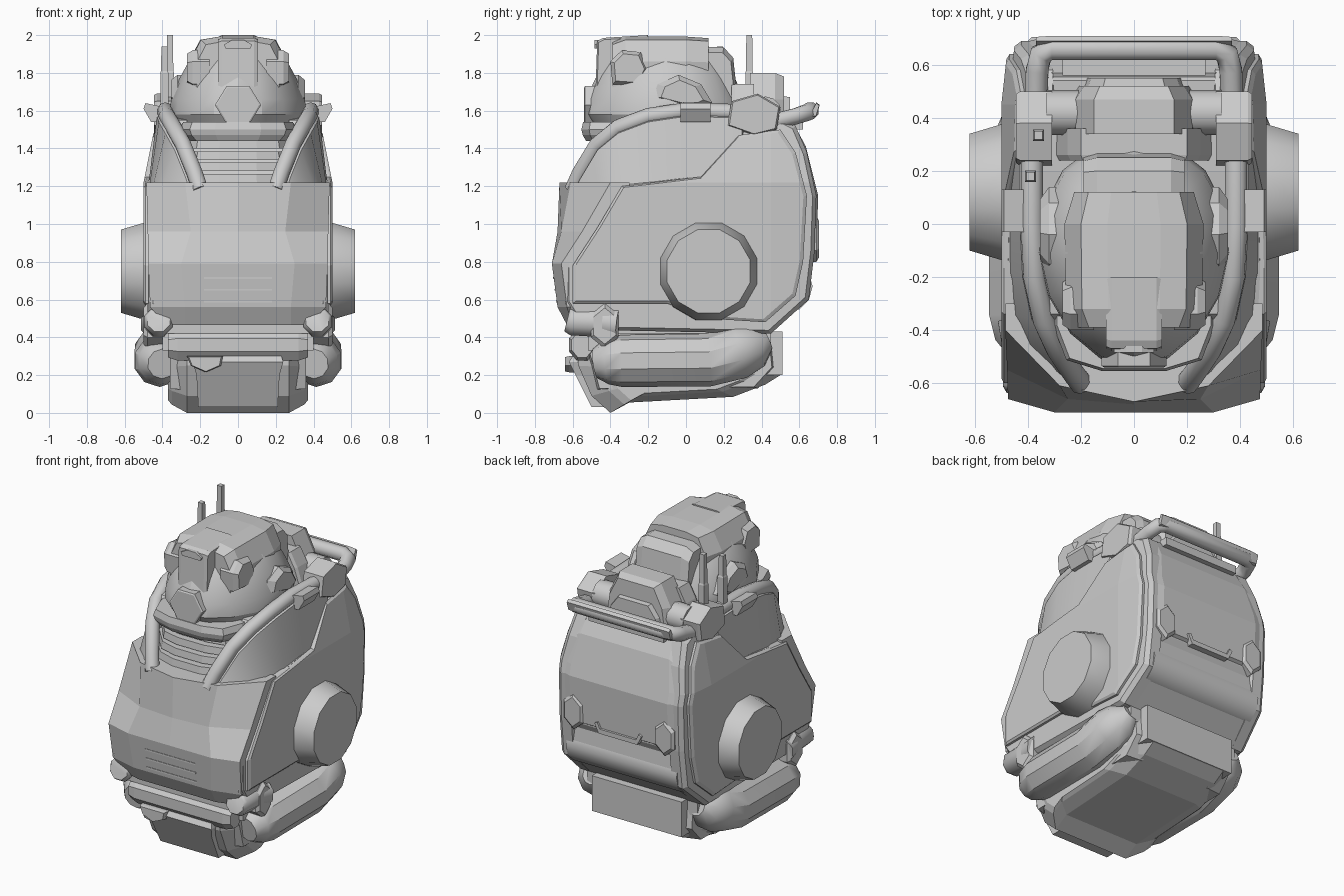
import bpy, bmesh, math
from mathutils import Vector

if "Cube" in bpy.data.objects:
    bpy.data.objects.remove(bpy.data.objects["Cube"])

# ---------- helpers ----------
def loft(name, rings, mirror=False, smooth=0, taper=False):
    """Skin a list of equal-length point rings and cap both ends."""
    bm = bmesh.new()
    vs = [[bm.verts.new(p) for p in r] for r in rings]
    n = len(rings[0])
    for a, b in zip(vs, vs[1:]):
        for i in range(n):
            bm.faces.new((a[i], a[(i + 1) % n], b[(i + 1) % n], b[i]))
    bm.faces.new(vs[0][::-1])
    bm.faces.new(vs[-1])
    bmesh.ops.recalc_face_normals(bm, faces=bm.faces)
    if taper:  # hull leans inward towards its top and back
        for co, no in (((0, 0, 1.22), (0, 0, 1)), ((0, .45, 0), (0, 1, 0))):
            bmesh.ops.bisect_plane(bm, geom=bm.verts[:] + bm.edges[:] + bm.faces[:], plane_co=co, plane_no=no)
        for v in bm.verts:
            k = max(0, v.co.z - 1.22) * .2 + max(0, v.co.y - .45) * .11
            v.co.x -= math.copysign(k, v.co.x)
    me = bpy.data.meshes.new(name)
    bm.to_mesh(me)
    bm.free()
    ob = bpy.data.objects.new(name, me)
    bpy.context.collection.objects.link(ob)
    if mirror:
        ob.modifiers.new("Mirror", 'MIRROR')
    if smooth:
        bpy.ops.object.select_all(action='DESELECT')
        bpy.context.view_layer.objects.active = ob
        ob.select_set(True)
        bpy.ops.object.shade_smooth_by_angle(angle=math.radians(smooth))
    return ob

def prism(name, axis, pts, levels, mirror=False, smooth=0, taper=False):
    """Extrude a profile along an axis; levels are (position, profile scale)."""
    ca = (min(p[0] for p in pts) + max(p[0] for p in pts)) / 2
    cb = (min(p[1] for p in pts) + max(p[1] for p in pts)) / 2
    rings = []
    for t, s in levels:
        q = [(ca + (a - ca) * s, cb + (b - cb) * s) for a, b in pts]
        rings.append([{'x': (t, a, b), 'y': (a, t, b), 'z': (a, b, t)}[axis] for a, b in q])
    return loft(name, rings, mirror, smooth, taper)

def ngon(a, b, r, n, rb=None, turn=0.0):
    rb = rb or r
    return [(a + r * math.cos(math.tau * i / n + turn), b + rb * math.sin(math.tau * i / n + turn)) for i in range(n)]

def box(name, x, y, z):
    pts = [(y[0], z[0]), (y[1], z[0]), (y[1], z[1]), (y[0], z[1])]
    return prism(name, 'x', pts, [(x[0], 1), (x[1], 1)])

def sym(half):
    """Complete a half outline (x >= 0) to the other side."""
    return half + [(-a, b) for a, b in reversed(half)]

def tube(name, path, radii, n=10, mirror=False, smooth=50):
    path = [Vector(p) for p in path]
    if not isinstance(radii, (list, tuple)):
        radii = [radii] * len(path)
    rings = []
    for i, p in enumerate(path):
        t = (path[min(i + 1, len(path) - 1)] - path[max(i - 1, 0)]).normalized()
        ref = Vector((0, 0, 1)) if abs(t.z) < 0.9 else Vector((0, 1, 0))
        u = t.cross(ref).normalized()
        v = u.cross(t)
        rings.append([p + u * a + v * b for a, b in ngon(0, 0, radii[i], n, turn=math.pi / n)])
    return loft(name, rings, mirror, smooth)

# ---------- hull ----------
prism("hull_side", 'x', [(-.64, .58), (-.64, .8), (-.5, 1.0), (-.38, 1.2), (.06, 1.26), (.28, 1.49),
      (.5, 1.56), (.58, 1.52), (.64, 1.38), (.69, 1.15), (.68, .85), (.65, .6), (.45, .42), (-.55, .44)],
      [(.37, .97), (.38, 1), (.45, 1), (.475, .97)], True, taper=True)
prism("hull_core", 'x', [(-.6, .42), (-.6, .8), (-.45, 1.19), (-.2, 1.23), (-.1, 1.48), (.2, 1.52), (.54, 1.54),
      (.6, 1.47), (.69, 1.15), (.67, .84), (.65, .8), (.66, .7), (.6, .56), (.45, .42)], [(-.41, 1), (.41, 1)], taper=True)
prism("flank_plate", 'x', [(-.6, .58), (-.6, .78), (-.47, .98), (-.34, 1.2), (.08, 1.25), (.28, 1.47),
      (.5, 1.5), (.58, 1.38), (.64, 1.15), (.62, .8), (.58, .62), (.42, .48), (.1, .5), (-.1, .58)],
      [(.45, 1), (.49, 1), (.5, .97)], True, taper=True)
# curved collar wall between hull rim and cage tube
cage = [(.2, -.6, 1.18), (.23, -.56, 1.27), (.29, -.47, 1.42), (.34, -.36, 1.51), (.375, -.2, 1.57), (.385, 0, 1.6), (.385, .3, 1.59)]
rim = [(.27, -.6), (.34, -.54), (.41, -.45), (.46, -.34), (.475, -.18), (.48, 0), (.48, .28)]
loft("collar_wall", [[(bx, by, 1.16), (bx - .05, by + .03, 1.16), (tx - .01, ty + .02, tz), (tx + .045, ty, tz - .03)]
     for (bx, by), (tx, ty, tz) in zip(rim, cage)], True, 30)
prism("flank_drum", 'x', ngon(.12, .75, .265, 12, turn=math.pi / 12), [(.44, 1.02), (.5, 1), (.62, .86)], True, 35)

# ---------- chest: shoulders are cut back diagonally above the ridge ----------
def chest_ring(z, w, ys, m, yf, yc):
    return [(x, y, z) for x, y in ((w, -.3), (w, ys), (m, yf), (0, yc), (-m, yf), (-w, ys), (-w, -.3))]
loft("chest_front", [chest_ring(.465, .38, -.6, .28, -.63, -.63), chest_ring(.56, .465, -.63, .28, -.68, -.68),
     chest_ring(.79, .475, -.66, .3, -.71, -.71), chest_ring(.96, .478, -.55, .25, -.66, -.68),
     chest_ring(1.22, .485, -.4, .28, -.61, -.67)])
for i in range(3):
    z = .585 + i * .062
    box(f"chest_slot_{i}", (-.18, .18), (-.688 - .008 * i, -.64), (z, z + .01))
# cockpit slats under the visor
for i in range(4):
    z = 1.22 + i * .06
    w = .36 - .015 * i
    prism(f"cockpit_slat_{i}", 'z', sym([(w, -.1), (w, -.36 + .02 * i), (.22, -.5 + .02 * i), (.1, -.54 + .025 * i)]),
          [(z, 1), (z + .045, .97)])

# ---------- abdomen and belly ----------
prism("belly_hull", 'x', [(-.58, .44), (-.57, .25), (-.5, .09), (-.4, .0), (-.3, .055), (.25, .085), (.42, .15), (.5, .2), (.51, .43)],
      [(-.37, .7), (-.35, .8), (-.27, 1), (.27, 1), (.35, .8), (.37, .7)])
loft("belly_plate", [[(-a, y, z), (a, y, z), (a, y + .12, z), (-a, y + .12, z)]
     for a, y, z in ((.21, -.5, .03), (.22, -.585, .2), (.24, -.62, .27), (.23, -.6, .3))])
prism("abdomen_roll", 'x', ngon(-.55, .36, .075, 8, .09, math.pi / 8), [(-.37, .8), (-.32, 1), (.32, 1), (.37, .8)])
prism("abdomen_clasp", 'y', [(-.27, .3), (-.25, .25), (-.17, .215), (-.09, .25), (-.08, .3)], [(-.64, .9), (-.62, 1), (-.5, 1)])
box("waist_block", (-.4, .4), (-.52, .45), (.33, .46))
box("rear_skirt", (-.325, .325), (.3, .51), (.2, .43))
# curved side bolster
tube("side_bolster", [(.4, -.48, .26), (.41, -.42, .27), (.415, -.34, .275), (.415, .12, .28), (.405, .28, .325), (.39, .37, .36), (.38, .43, .39)],
     [.08, .12, .138, .14, .145, .12, .06], 10, True, 35)
prism("bolster_backing", 'x', [(-.48, .12), (.38, .13), (.48, .24), (.46, .44), (-.4, .42), (-.54, .34)], [(.25, 1), (.36, .95)], True)
# hinge knuckles at the chest corners
tube("hinge_knuckle", [(.42, -.63, .49), (.42, -.61, .485), (.42, -.45, .48), (.43, -.36, .47)], [.065, .08, .085, .09], 8, True)
prism("hinge_cap", 'x', ngon(-.43, .46, .085, 6, .12, math.pi / 6), [(.4, 1), (.48, 1), (.5, .8)], True)

# ---------- back ----------
prism("back_panel", 'x', [(.5, 1.5), (.57, 1.53), (.635, 1.41), (.7, 1.15), (.69, .86), (.64, .83)],
      [(-.42, .9), (-.38, 1), (.38, 1), (.42, .9)], taper=True)
prism("back_roller", 'x', ngon(.53, .67, .14, 12), [(-.4, 1), (.4, 1)], False, 40)
prism("back_bolt", 'y', ngon(.33, .92, .08, 6, .12, math.pi / 2), [(.64, 1), (.69, 1), (.705, .8)], True)
prism("back_handle", 'y', sym([(.14, .83), (.17, .89), (.15, .9), (.13, .86)]), [(.65, 1), (.705, 1)])

# ---------- roll cage ----------
tube("cage_tube", cage, .044, 10, True)
tube("rear_bar", [(-.37, .42, 1.53), (-.365, .58, 1.57), (-.35, .64, 1.59), (-.31, .66, 1.6), (.31, .66, 1.6),
     (.35, .64, 1.59), (.365, .58, 1.57), (.37, .42, 1.53)], .046, 8)
prism("rear_bar_plate", 'x', [(.65, 1.56), (.69, 1.57), (.708, 1.63), (.69, 1.645)], [(-.37, .9), (-.33, 1), (.33, 1), (.37, .9)])
prism("cage_clamp", 'x', [(.22, 1.52), (.36, 1.47), (.48, 1.5), (.5, 1.62), (.38, 1.69), (.24, 1.65)],
      [(.31, 1), (.43, 1), (.445, .93)], True)
prism("clamp_axle", 'x', ngon(.42, 1.59, .085, 12), [(.18, 1), (.33, 1)], True, 40)
prism("cage_tab", 'y', [(.4, 1.54), (.46, 1.54), (.5, 1.61), (.49, 1.64), (.4, 1.62)], [(-.03, 1), (.13, 1)], True)
for i, (x, y, top) in enumerate(((-.36, .335, 2.0), (-.39, .18, 1.94))):
    tube(f"antenna_{i}", [(x, y, 1.55), (x, y, 1.8), (x, y, 1.81), (x, y, top)], [.03, .03, .025, .022], 4, smooth=0)

# ---------- head ----------
def head_ring(z, w, yf, yb):
    c, h = (yf + yb) / 2, (yb - yf) / 2
    return [(w * math.cos(a) * (1 + .08 * math.sin(a)), c + h * math.sin(a), z)
            for a in (math.tau * i / 16 for i in range(16))]
loft("head_dome", [head_ring(*r) for r in ((1.42, .3, -.42, .3), (1.5, .33, -.48, .32), (1.58, .36, -.54, .33),
     (1.66, .355, -.53, .31), (1.77, .31, -.48, .26), (1.88, .25, -.42, .2), (1.94, .18, -.35, .12))], smooth=25)
# brow ring and visor lip
prism("visor_lip", 'z', sym([(.3, -.2), (.3, -.38), (.25, -.51), (.12, -.55)]), [(1.44, .88), (1.47, .98), (1.5, 1.02), (1.54, .97)])
prism("jaw_guard", 'x', [(-.38, 1.4), (-.28, 1.5), (-.26, 1.56), (-.34, 1.55), (-.4, 1.47)], [(.27, 1), (.35, 1)], True)
# top shell with chamfered shoulders
loft("top_shell", [[(x * s, y, 1.72 + (z - 1.72) * h) for x, z in sym([(.255, 1.72), (.262, 1.86), (.2, 1.975), (.1, 1.992)])]
     for y, s, h in ((-.39, .85, .9), (-.32, .98, 1), (.0, 1, 1), (.12, .86, .97))])
prism("shell_cheek", 'x', [(-.39, 1.74), (-.4, 1.86), (-.34, 1.92), (-.24, 1.91), (-.2, 1.82), (-.24, 1.73)],
      [(.15, 1), (.24, 1), (.27, .8)], True)
prism("ear_plate", 'x', [(-.18, 1.66), (-.15, 1.74), (-.04, 1.79), (.08, 1.74), (.14, 1.64), (.05, 1.6)], [(.27, 1), (.32, 1), (.355, .7)], True)
# central crest and hexagonal sensor
prism("crest_bar", 'x', [(-.4, 1.66), (-.48, 1.68), (-.47, 1.97), (-.44, 1.985), (-.2, 2.0), (-.2, 1.8)],
      [(-.105, .94), (-.085, 1), (.085, 1), (.105, .94)])
prism("crest_inset", 'y', sym([(.065, 1.93), (.075, 1.95), (.03, 1.975)]), [(-.485, 1), (-.45, 1)])
prism("hex_sensor", 'y', ngon(0, 1.63, .122, 6, .115), [(-.4, 1), (-.535, 1), (-.54, .92)])
# stepped rear of the head
prism("nape_block", 'x', [(.05, 1.55), (.05, 1.94), (.2, 1.935), (.25, 1.88), (.28, 1.6)], [(-.19, .85), (-.14, 1), (.14, 1), (.19, .85)])
prism("nape_collar", 'y', sym([(.3, 1.5), (.25, 1.65), (.2, 1.74)]), [(.24, .96), (.26, 1), (.36, 1)])
prism("rear_arch", 'y', sym([(.24, 1.52), (.22, 1.66), (.15, 1.8)]), [(.34, 1), (.47, 1), (.52, .86)])
prism("rear_arch_rim", 'y', sym([(.2, 1.5), (.18, 1.6), (.12, 1.68)]), [(.5, 1), (.55, .9)])
box("deck_rib", (-.27, .27), (.56, .62), (1.5, 1.55))
